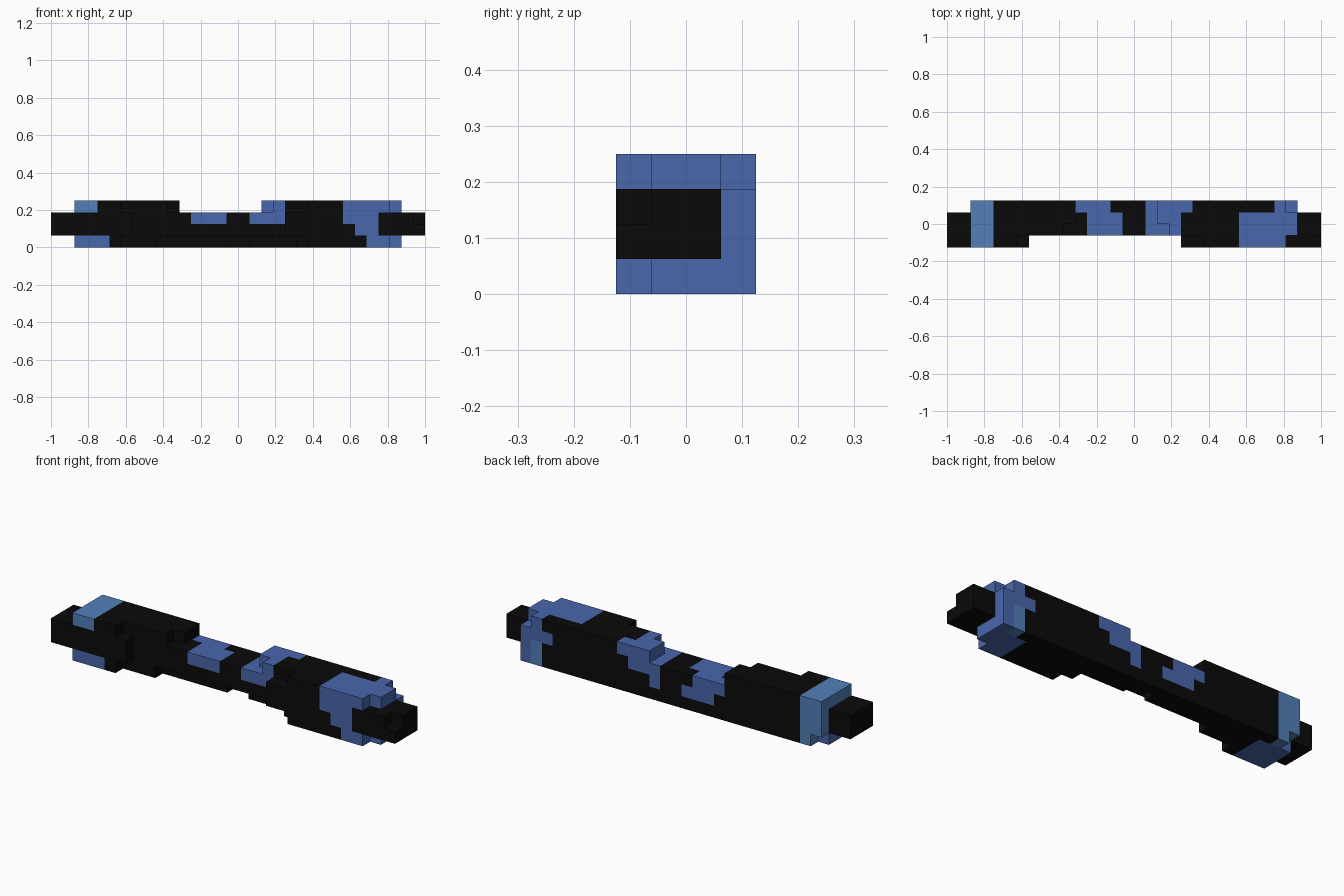
import bpy, bmesh, math
from mathutils import Vector

if "Cube" in bpy.data.objects:
    bpy.data.objects.remove(bpy.data.objects["Cube"], do_unlink=True)

U = 1 / 16                        # edge of one block
ORIGIN = Vector((-1, -0.125, 0))
BLACK, BLUE, LIGHT = range(3)

# Parts as spans of blocks along the length
PARTS = {"left_rod": (0, 2), "left_grip": (2, 11), "middle_bar": (11, 18),
         "right_grip": (18, 30), "right_rod": (30, 32)}

# Stepped recess between the grips: start and end for each row, front to back
TOP_GAP = ((6, 22), (10, 19), (11, 18), (11, 18))
BOTTOM_GAP = ((6, 22), (9, 21), (15, 17), (0, 0))
CORE_GAP = ((7, 20), (0, 0), (0, 0), (0, 0))

# Where the blue right cap begins on each layer, bottom to top
CAP_FRONT = (27, 26, 25, 25)
CAP_BACK = (28, 28, 27, 28)


def is_solid(x, y, z):
    if not (0 <= x < 32 and 0 <= y < 4 and 0 <= z < 4):
        return False
    # rods, with one notched corner on the right tip
    if x < 2 or x >= 30:
        return y < 3 and z in (1, 2) and not (x == 31 and y == 0 and z == 2)
    # clipped corners of the grips
    if x == 29 and ((y == 0 and z in (0, 3)) or (y == 3 and z == 3)):
        return False
    if x == 2 and y == 3 and z == 0:
        return False
    start, end = (BOTTOM_GAP, CORE_GAP, CORE_GAP, TOP_GAP)[z][y]
    return not start <= x < end


def block_colour(x, y, z):
    back = y == 3
    if x < 2 or x >= 30:
        return BLACK
    # left band
    if x < 4 and (z == 3 or back):
        return LIGHT
    if x < 5 and z == 0 and not back:
        return BLUE
    # right cap, with a black slot in its front and a light chip behind
    if x == 28 and back and z < 2:
        return LIGHT
    if x >= (CAP_BACK if back else CAP_FRONT)[z]:
        return BLACK if x >= 28 and y == 0 and z in (1, 2) else BLUE
    # saddle patch, which runs down the back
    if z == 2 and 0 <= x - 12 + back < 3 or z == 1 and back and 12 <= x < 15:
        return BLUE
    # patch at the foot of the right grip
    if y and (z == 2 and 17 <= x < 20 or z == 3 and 18 <= x < 20 + back
              or z == 1 and back and x == 17):
        return BLUE
    return BLACK


def make_material(name, rgb):
    m = bpy.data.materials.new(name)
    m.use_nodes = True
    m.diffuse_color = (*rgb, 1)
    bsdf = m.node_tree.nodes["Principled BSDF"]
    bsdf.inputs["Base Color"].default_value = (*rgb, 1)
    bsdf.inputs["Roughness"].default_value = 0.8
    return m


def build_part(name, x0, x1, materials):
    """Outer skin of the blocks, with flat areas of one colour merged."""
    bm = bmesh.new()
    blocks = [(x, y, z) for x in range(x0, x1) for y in range(4) for z in range(4)
              if is_solid(x, y, z)]
    for c in blocks:
        for axis in range(3):
            for side in (0, 1):
                neighbour = list(c)
                neighbour[axis] += 2 * side - 1
                if is_solid(*neighbour):
                    continue
                # square on this side of the block
                base, u, v = Vector(c), Vector(), Vector()
                base[axis] += side
                u[(axis + 1) % 3] = 1
                v[(axis + 2) % 3] = 1
                corners = [base, base + u, base + u + v, base + v]
                if not side:
                    corners.reverse()
                face = bm.faces.new([bm.verts.new(ORIGIN + p * U) for p in corners])
                face.material_index = block_colour(*c)
    bmesh.ops.remove_doubles(bm, verts=bm.verts[:], dist=U / 100)
    bmesh.ops.dissolve_limit(bm, angle_limit=math.radians(1), verts=bm.verts[:],
                             edges=bm.edges[:], delimit={'MATERIAL'})
    mesh = bpy.data.meshes.new(name)
    for m in materials:
        mesh.materials.append(m)
    bm.to_mesh(mesh)
    bm.free()
    bpy.context.collection.objects.link(bpy.data.objects.new(name, mesh))


palette = [make_material("black", (0.003, 0.003, 0.003)),
           make_material("blue", (0.065, 0.135, 0.41)),
           make_material("light_blue", (0.085, 0.215, 0.48))]
for part_name, (first, last) in PARTS.items():
    build_part(part_name, first, last, palette)
